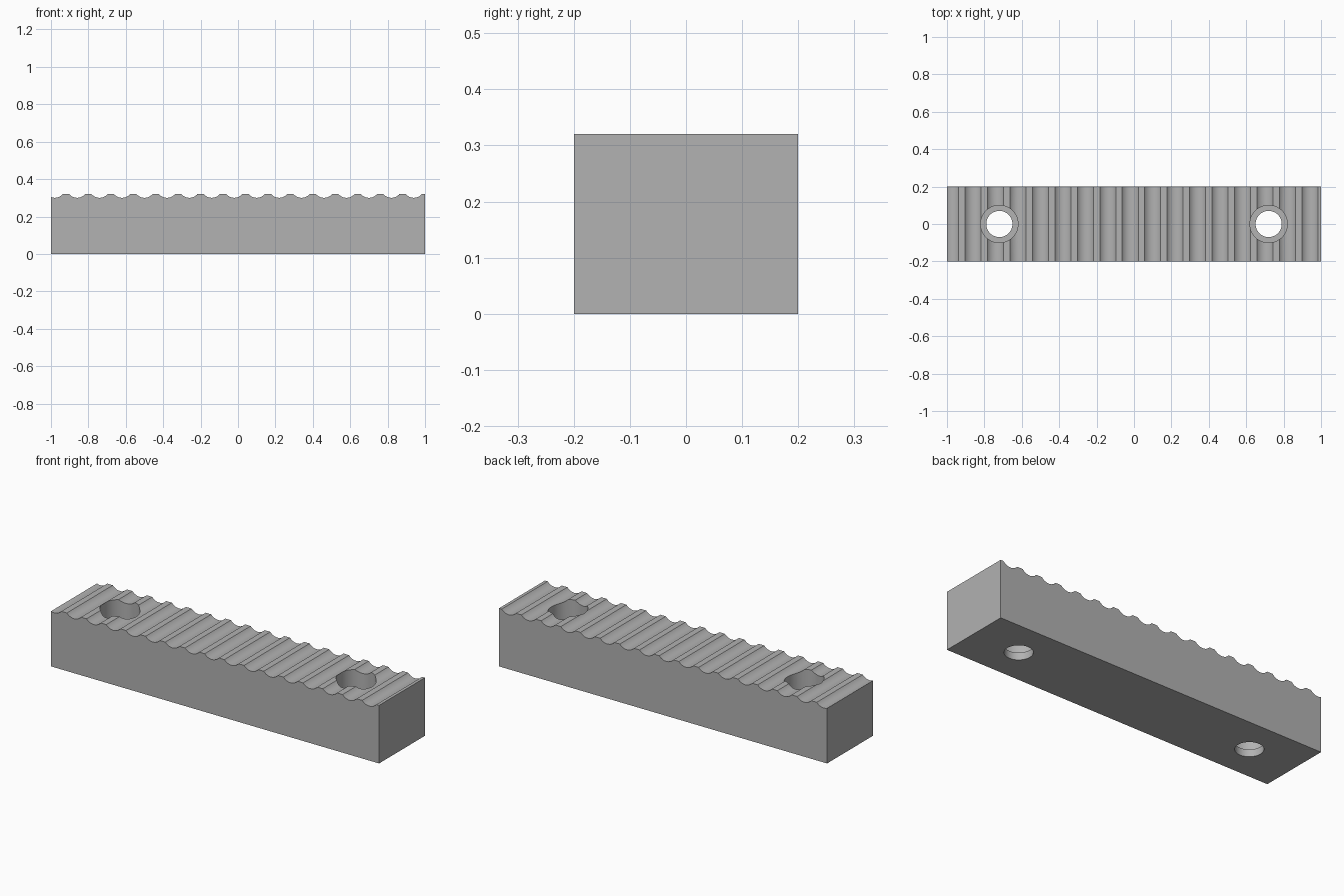
import bpy, bmesh, math

cube = bpy.data.objects.get("Cube")
if cube:
    bpy.data.objects.remove(cube, do_unlink=True)

LENGTH, WIDTH, TOP, VALLEY = 2.0, 0.4, 0.32, 0.30
PITCH, HALF_GROOVE = 0.12, 0.043
HOLE_X, BORE, COUNTERBORE, LEDGE = 0.72, 0.07, 0.10, 0.04

grey = bpy.data.materials.new("plain grey")
grey.use_nodes = True
colour = (0.445, 0.445, 0.445, 1)
grey.diffuse_color = colour
grey.node_tree.nodes["Principled BSDF"].inputs["Base Color"].default_value = colour


def add_object(name, bm):
    bmesh.ops.recalc_face_normals(bm, faces=bm.faces)
    mesh = bpy.data.meshes.new(name)
    bm.to_mesh(mesh)
    bm.free()
    mesh.materials.append(grey)
    obj = bpy.data.objects.new(name, mesh)
    bpy.context.collection.objects.link(obj)
    return obj


# Ribbed top line: shallow circular grooves separated by narrow flat lands
def ribbed_line(steps=12):
    depth = TOP - VALLEY
    radius = (HALF_GROOVE ** 2 + depth ** 2) / (2 * depth)
    half_angle = math.asin(HALF_GROOVE / radius)
    points = []
    for k in range(17):
        centre = -0.98 + k * PITCH
        for i in range(steps + 1):
            a = half_angle * (2 * i / steps - 1)
            x = centre + radius * math.sin(a)
            if x > -LENGTH / 2 + 0.001:
                points.append((x, VALLEY + radius * (1 - math.cos(a))))
    start = VALLEY + radius - math.sqrt(radius ** 2 - 0.02 ** 2)
    return [(-LENGTH / 2, start)] + points + [(LENGTH / 2, TOP)]


# Bar: side profile extruded across the width
bm = bmesh.new()
outline = [(LENGTH / 2, 0), (-LENGTH / 2, 0)] + ribbed_line()
face = bm.faces.new([bm.verts.new((x, -WIDTH / 2, z)) for x, z in outline])
extruded = bmesh.ops.extrude_face_region(bm, geom=[face])
bmesh.ops.translate(bm, vec=(0, WIDTH, 0),
                    verts=[v for v in extruded["geom"] if isinstance(v, bmesh.types.BMVert)])
bar = add_object("ribbed_bar", bm)


# Stepped screw hole cutter: narrow bore below, wide counterbore above
def hole_cutter(name, x, sides=64):
    bm = bmesh.new()
    profile = [(BORE, -0.1), (BORE, LEDGE), (COUNTERBORE, LEDGE), (COUNTERBORE, 0.5)]
    rings = []
    for r, z in profile:
        rings.append([bm.verts.new((x + r * math.cos(math.tau * i / sides),
                                    r * math.sin(math.tau * i / sides), z))
                      for i in range(sides)])
    for low, high in zip(rings, rings[1:]):
        for i in range(sides):
            j = (i + 1) % sides
            bm.faces.new((low[i], low[j], high[j], high[i]))
    bm.faces.new(rings[0])
    bm.faces.new(rings[-1])
    cutter = add_object(name, bm)
    cutter.hide_render = True
    return cutter


bpy.ops.object.select_all(action="DESELECT")
bpy.context.view_layer.objects.active = bar
bar.select_set(True)
for side, x in (("right", -HOLE_X), ("left", HOLE_X)):
    cutter = hole_cutter(side + "_hole_cutter", x)
    cut = bar.modifiers.new(side + "_screw_hole", "BOOLEAN")
    cut.operation, cut.solver, cut.object = "DIFFERENCE", "EXACT", cutter
    bpy.ops.object.modifier_apply(modifier=cut.name)
    bpy.data.objects.remove(cutter, do_unlink=True)

bpy.ops.object.shade_smooth_by_angle(angle=math.radians(25))
